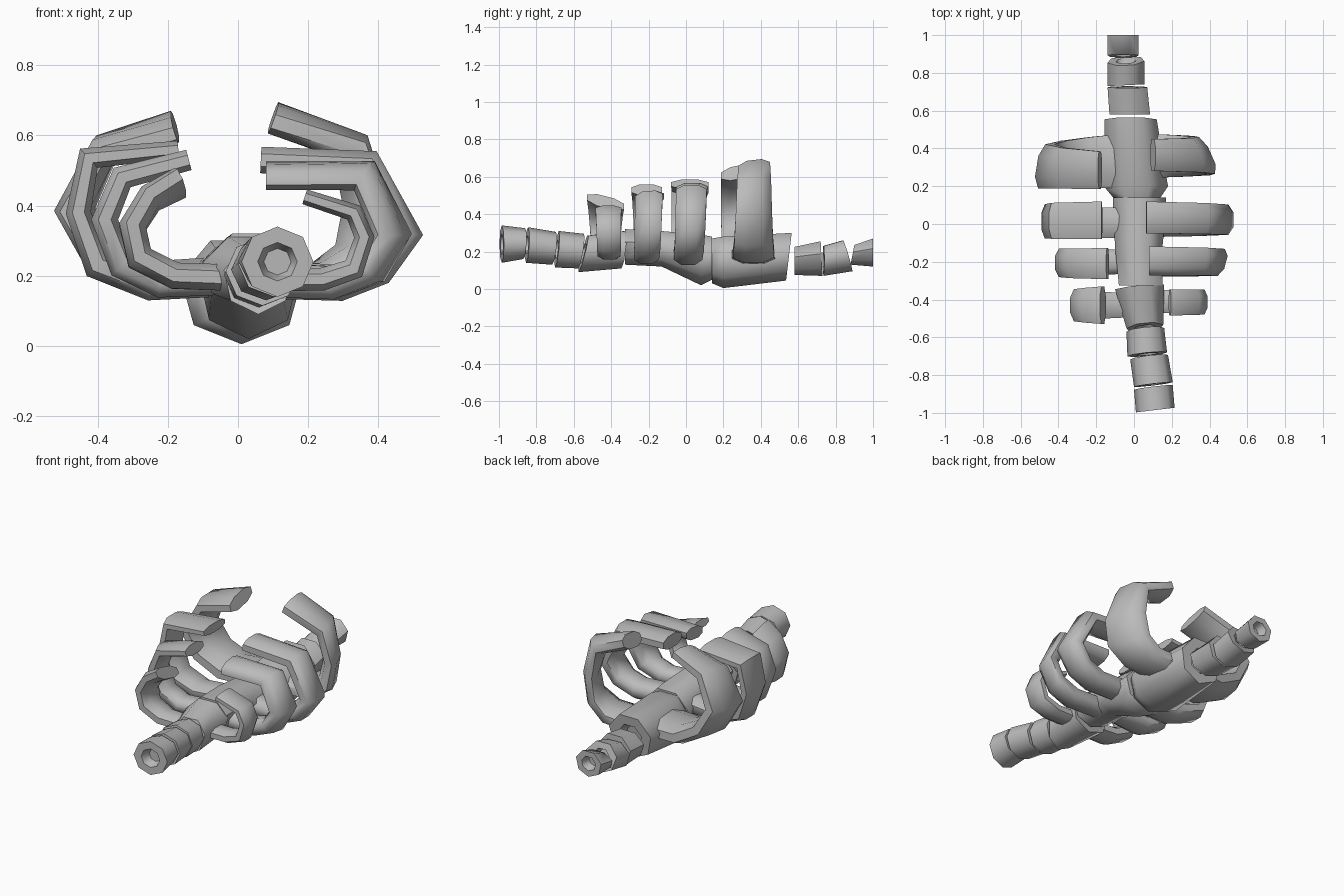
import bpy, bmesh, math
from mathutils import Vector

cube = bpy.data.objects.get("Cube")
if cube:
    bpy.data.objects.remove(cube)

bone = bpy.data.materials.new("bone_grey")
bone.use_nodes = True
GREY = (0.5, 0.5, 0.5, 1)
bone.diffuse_color = GREY
bone.node_tree.nodes["Principled BSDF"].inputs["Base Color"].default_value = GREY


def loft(name, rings):
    """Skin a list of vertex rings and cap both ends."""
    bm = bmesh.new()
    loops = [[bm.verts.new(p) for p in ring] for ring in rings]
    n = len(loops[0])
    for a, b in zip(loops, loops[1:]):
        for i in range(n):
            j = (i + 1) % n
            bm.faces.new((a[i], a[j], b[j], b[i]))
    bm.faces.new(loops[0])
    bm.faces.new(loops[-1])
    bmesh.ops.recalc_face_normals(bm, faces=bm.faces)
    mesh = bpy.data.meshes.new(name)
    bm.to_mesh(mesh)
    bm.free()
    mesh.materials.append(bone)
    obj = bpy.data.objects.new(name, mesh)
    bpy.context.collection.objects.link(obj)
    bpy.ops.object.select_all(action="DESELECT")
    obj.select_set(True)
    bpy.context.view_layer.objects.active = obj
    bpy.ops.object.shade_smooth_by_angle(angle=math.radians(60))


def cross_section(y, left, right, bottom, top, lean, yaw, sides):
    """Polygon with a pointed underside that fills the given box."""
    angles = [math.tau * i / sides - math.pi / 2 for i in range(sides)]
    peak = max(math.sin(a) for a in angles)
    reach = max(math.cos(a) for a in angles)
    ring = []
    for a in angles:
        dx = math.cos(a) / reach * (right - left) / 2
        h = (math.sin(a) + 1) / (peak + 1)
        ring.append(Vector(((left + right) / 2 + dx, y + lean * (h - 0.5) + yaw * dx,
                            bottom + h * (top - bottom))))
    return ring


def dished(ring, inward):
    """Hollow and rim for the end of a vertebra, deepest first."""
    mid = sum(ring, Vector()) / len(ring)
    rim = [mid.lerp(p, 0.55) for p in ring]
    hollow = [mid.lerp(p, 0.38) + Vector((0, inward, 0)) for p in ring]
    return [hollow, rim]


def vertebra(name, *sections, lean=(0, 0), yaw=0, sides=7):
    """Sections are (y, left, right, bottom, top), front to back."""
    leans = [lean[0]] + [0] * (len(sections) - 2) + [lean[1]]
    rings = [cross_section(*s, k, yaw, sides) for s, k in zip(sections, leans)]
    front = dished(rings[0], 0.05)
    back = dished(rings[-1], -0.05)
    loft(name, front + rings + back[::-1])


def soft_square(c):
    return math.copysign(abs(c) ** 0.85, c) * 1.06


def rib(name, path, depth, width, thick, skew=0, tilt=0):
    """Path is (x, z) points; depth, width and thick run from root to tip.
    Skew pushes the back edge of the bend outwards, tilt lifts it at the tip."""
    pts = [Vector(p) for p in path]
    last = len(pts) - 1
    side = math.copysign(1, pts[-1].x)
    rings = []
    for i, p in enumerate(pts):
        t = i / last
        before = (p - pts[max(i - 1, 0)]).normalized()
        after = (pts[min(i + 1, last)] - p).normalized()
        along = (before + after).normalized()
        miter = 1 / max(along.dot(after if i < last else before), 0.6)
        out = Vector((-along.y, along.x)) * miter * (thick[0] + (thick[1] - thick[0]) * t)
        y = depth[0] + (depth[1] - depth[0]) * t
        half = width[0] + (width[1] - width[0]) * t
        bulge = side * skew * math.sin(math.pi * t)
        ring = []
        for k in range(8):
            a = math.tau * (k + 0.5) / 8
            u, v = soft_square(math.cos(a)), soft_square(math.sin(a))
            ring.append((p.x + out.x * v + bulge * u, y + half * u,
                         p.y + out.y * v + tilt * t * t * u))
        rings.append(ring)
    loft(name, rings)


# Small vertebrae at the front end
vertebra("front_vertebra_outer", (-.985, .01, .215, .14, .34), (-.865, 0, .205, .16, .325),
         lean=(0, .01), yaw=.12, sides=8)
vertebra("front_vertebra_middle", (-.85, 0, .205, .14, .33), (-.705, -.02, .18, .13, .305),
         lean=(.01, .02), yaw=.12, sides=8)
vertebra("front_vertebra_inner", (-.69, -.035, .175, .115, .31), (-.56, -.04, .16, .11, .295),
         lean=(.02, .03), yaw=.1, sides=8)

# Large central vertebrae
vertebra("chest_vertebra_front", (-.55, -.04, .155, .09, .285), (-.335, -.1, .16, .11, .31),
         lean=(.05, .02), yaw=.1)
vertebra("chest_vertebra_middle", (-.325, -.08, .15, .13, .32), (-.13, -.1, .15, .12, .31),
         (.08, -.11, .17, .02, .29), (.14, -.11, .17, .05, .28))
vertebra("chest_vertebra_back", (.14, -.11, .14, .03, .27), (.2, -.16, .18, .005, .28),
         (.55, -.155, .12, .045, .3), lean=(0, .03))

# Small vertebrae at the back end
vertebra("back_vertebra_inner", (.58, -.13, .085, .075, .225), (.725, -.14, .07, .07, .255),
         lean=(0, -.01))
vertebra("back_vertebra_middle", (.735, -.14, .055, .07, .23), (.865, -.14, .055, .095, .26),
         lean=(0, -.05), yaw=.05)
vertebra("back_vertebra_outer", (.89, -.14, .025, .13, .235), (1, -.14, .025, .12, .27),
         lean=(.02, 0))

# Left ribs, front to back
rib("left_rib_first", [(.03, .19), (.24, .19), (.33, .22), (.36, .31), (.33, .38), (.19, .425)],
    (-.41, -.415), (.06, .07), (.035, .022))
rib("left_rib_second", [(.05, .19), (.27, .18), (.38, .22), (.44, .32), (.36, .485), (.08, .485)],
    (-.215, -.195), (.065, .077), (.05, .036), skew=.02, tilt=.01)
rib("left_rib_third", [(.05, .19), (.29, .18), (.4, .22), (.475, .32), (.37, .515), (.065, .53)],
    (.005, .035), (.075, .085), (.055, .038))
rib("left_rib_fourth", [(.05, .18), (.24, .19), (.34, .26), (.365, .4), (.32, .57), (.1, .65)],
    (.36, .365), (.118, .085), (.05, .043), skew=-.045, tilt=.01)

# Right ribs, front to back
rib("right_rib_first", [(-.03, .195), (-.18, .2), (-.28, .25), (-.3, .34), (-.25, .42),
                        (-.165, .465)], (-.43, -.43), (.065, .1), (.038, .035), tilt=-.025)
rib("right_rib_second", [(-.05, .19), (-.22, .18), (-.33, .23), (-.38, .36), (-.33, .48),
                         (-.14, .53)], (-.2, -.21), (.065, .083), (.045, .03))
rib("right_rib_third", [(-.05, .19), (-.25, .175), (-.4, .23), (-.455, .38), (-.425, .535),
                        (-.17, .56)], (.005, .02), (.08, .1), (.05, .025))
rib("right_rib_fourth", [(-.05, .2), (-.25, .19), (-.39, .26), (-.465, .39), (-.38, .56),
                         (-.18, .625)], (.335, .285), (.145, .1), (.055, .038), skew=-.02, tilt=.02)
